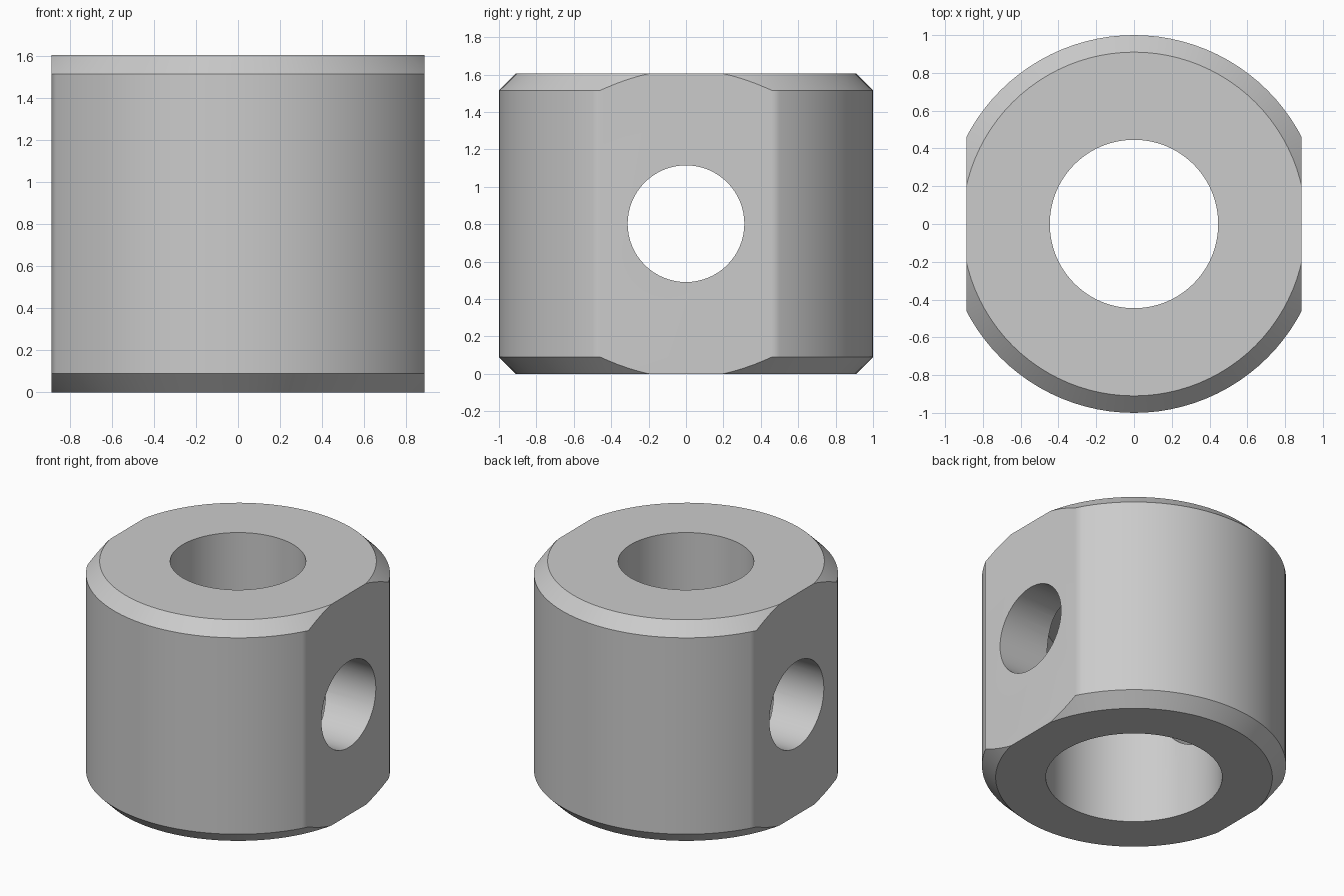
import bpy
import bmesh
import math
from mathutils import Matrix, Vector

HEIGHT = 1.605
RADIUS = 1.0
CHAMFER = 0.09
BORE = 0.446
COUNTERBORE = 0.58
STEP_Z = 1.16
CROSS_HOLE = 0.312
FLAT_X = 0.888
SEGMENTS = 96

default = bpy.data.objects.get("Cube")
if default:
    bpy.data.objects.remove(default, do_unlink=True)

# Single plain metal colour
grey = (0.6, 0.6, 0.6, 1.0)
metal = bpy.data.materials.new("plain grey metal")
metal.use_nodes = True
metal.diffuse_color = grey
metal.node_tree.nodes["Principled BSDF"].inputs["Base Color"].default_value = grey


def mesh_object(name, bm):
    bmesh.ops.recalc_face_normals(bm, faces=bm.faces)
    mesh = bpy.data.meshes.new(name)
    bm.to_mesh(mesh)
    bm.free()
    mesh.materials.append(metal)
    obj = bpy.data.objects.new(name, mesh)
    bpy.context.collection.objects.link(obj)
    return obj


def cut(target, cutter, operation):
    """Apply a boolean and discard its cutter."""
    cutter.hide_render = True
    mod = target.modifiers.new(cutter.name, "BOOLEAN")
    mod.operation = operation
    mod.solver = "EXACT"
    mod.object = cutter
    bpy.ops.object.modifier_apply(modifier=mod.name)
    bpy.data.objects.remove(cutter, do_unlink=True)


# Chamfered collar with a stepped bore, wider from below, turned from a closed profile
profile = [
    (COUNTERBORE, 0), (RADIUS - CHAMFER, 0), (RADIUS, CHAMFER),
    (RADIUS, HEIGHT - CHAMFER), (RADIUS - CHAMFER, HEIGHT), (BORE, HEIGHT),
    (BORE, STEP_Z), (COUNTERBORE, STEP_Z),
]
bm = bmesh.new()
rings = []
for i in range(SEGMENTS):
    a = 2 * math.pi * i / SEGMENTS
    rings.append([bm.verts.new((r * math.cos(a), r * math.sin(a), z)) for r, z in profile])
for i, ring in enumerate(rings):
    following = rings[(i + 1) % SEGMENTS]
    for j in range(len(profile)):
        k = (j + 1) % len(profile)
        bm.faces.new((ring[j], following[j], following[k], ring[k]))
collar = mesh_object("collar", bm)

bpy.ops.object.select_all(action="DESELECT")
collar.select_set(True)
bpy.context.view_layer.objects.active = collar
center = Matrix.Translation(Vector((0, 0, HEIGHT / 2)))

# Two parallel side flats
bm = bmesh.new()
bmesh.ops.create_cube(bm, size=2, matrix=center @ Matrix.Diagonal((FLAT_X, 2, 2, 1)))
cut(collar, mesh_object("side_flats", bm), "INTERSECT")

# Cross hole through both flats
bm = bmesh.new()
bmesh.ops.create_cone(
    bm, cap_ends=True, segments=64, radius1=CROSS_HOLE, radius2=CROSS_HOLE, depth=3,
    matrix=center @ Matrix.Rotation(math.pi / 2, 4, "Y"))
cut(collar, mesh_object("cross_hole", bm), "DIFFERENCE")

# Smooth curved walls blending into the flats, with crisp chamfers
bpy.ops.object.shade_smooth_by_angle(angle=math.radians(30))
weighted = collar.modifiers.new("even_flats", "WEIGHTED_NORMAL")
weighted.keep_sharp = True
